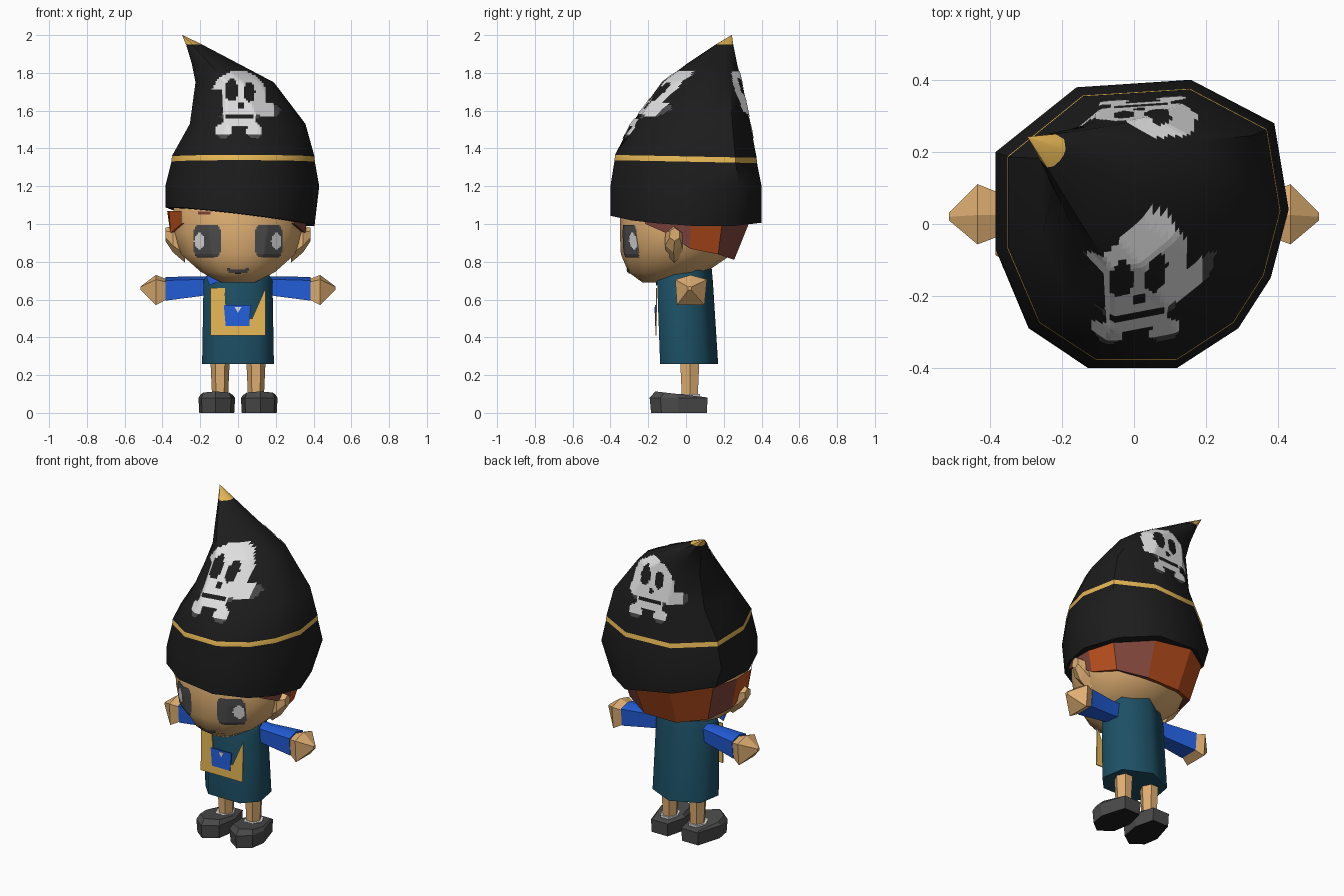
import bpy, bmesh, math
from mathutils import Vector
from mathutils.bvhtree import BVHTree

if "Cube" in bpy.data.objects:
    bpy.data.objects.remove(bpy.data.objects["Cube"])


def mat(name, r, g, b):
    m = bpy.data.materials.new(name)
    m.diffuse_color = (r, g, b, 1)
    m.use_nodes = True
    m.node_tree.nodes["Principled BSDF"].inputs["Base Color"].default_value = m.diffuse_color
    return m


SKIN = mat("skin", .74, .43, .17)
BLACK = mat("black", .012, .012, .012)
GOLD = mat("gold", .80, .48, .09)
TEAL = mat("teal", .012, .08, .13)
BLUE = mat("blue", .017, .115, .72)
GREY = mat("dark_grey", .07, .07, .07)
WHITE = mat("white", .75, .75, .75)
ORANGE = mat("orange", .50, .08, .013)
BROWN = mat("red_brown", .22, .06, .045)


def finish(name, bm, mats, smooth=None, recalc=True):
    if recalc:
        bmesh.ops.recalc_face_normals(bm, faces=bm.faces[:])
    me = bpy.data.meshes.new(name)
    bm.to_mesh(me)
    bm.free()
    for m in mats:
        me.materials.append(m)
    ob = bpy.data.objects.new(name, me)
    bpy.context.collection.objects.link(ob)
    if smooth:
        bpy.ops.object.select_all(action='DESELECT')
        ob.select_set(True)
        bpy.context.view_layer.objects.active = ob
        bpy.ops.object.shade_smooth_by_angle(angle=math.radians(smooth))
    return ob


def loft(name, rings, mats, rule=None, smooth=None, base=0):
    """Join rings of equal point count; rule(row) picks the material."""
    bm = bmesh.new()
    vs = [[bm.verts.new(p) for p in r] for r in rings]
    n = len(vs[0])
    for i in range(len(vs) - 1):
        for j in range(n):
            k = (j + 1) % n
            f = bm.faces.new((vs[i][j], vs[i][k], vs[i + 1][k], vs[i + 1][j]))
            f.material_index = rule(i) if rule else 0
    bm.faces.new(vs[0]).material_index = base
    f = bm.faces.new(vs[-1])
    f.material_index = rule(len(vs) - 2) if rule else 0
    return finish(name, bm, mats, smooth)


def oval(n, cx, cy, rx, ry, turn=0):
    return [(cx + rx * math.cos(turn + 2 * math.pi * i / n),
             cy + ry * math.sin(turn + 2 * math.pi * i / n)) for i in range(n)]


def decal(name, target, box, rule, mats, side=-1, step=.0105):
    """Thin patch laid on the target; rule(x, z) gives a material index or None."""
    tree = BVHTree.FromPolygons([v.co for v in target.data.vertices],
                                [p.vertices[:] for p in target.data.polygons])
    bm, cache = bmesh.new(), {}
    x0, x1, z0, z1 = box

    def vert(i, j):
        if (i, j) not in cache:
            hit, nor, _, _ = tree.ray_cast(Vector((x0 + i * step, side * 2, z0 + j * step)),
                                           Vector((0, -side, 0)))
            if hit and nor.y * side < 0:
                nor = -nor
            ok = hit and nor.y * side > .25
            cache[i, j] = bm.verts.new(hit + nor * .005) if ok else None
        return cache[i, j]

    for i in range(int((x1 - x0) / step)):
        for j in range(int((z1 - z0) / step)):
            m = rule(x0 + (i + .5) * step, z0 + (j + .5) * step)
            if m is None:
                continue
            q = [vert(i, j), vert(i + 1, j), vert(i + 1, j + 1), vert(i, j + 1)]
            if None in q or max(v.co.y for v in q) - min(v.co.y for v in q) > .06:
                continue
            f = bm.faces.new(q if side < 0 else q[::-1])
            f.material_index = m
    return finish(name, bm, mats, recalc=False)


def inside(x, z, cx, cz, rx, rz):
    return ((x - cx) / rx) ** 2 + ((z - cz) / rz) ** 2 < 1


# Hat: one outline squeezed into the bounds of each ring, leaning to the tip
outline = [(-.12, -.4), (.12, -.4), (.29, -.29), (.38, -.15), (.43, .04), (.39, .28),
           (.16, .4), (-.16, .38), (-.385, .2), (-.385, -.07), (-.29, -.29)]
rim, middle = outline[:], outline[:]
rim[5], rim[7:9] = (.35, .26), [(-.15, .36), (-.345, .2)]
middle[1:4] = [(.1, -.36), (.27, -.23), (.38, -.09)]
top = middle[:]
top[0], top[9:] = (-.07, -.38), [(-.385, .03), (-.27, -.18)]
levels = [(1.04, -.385, .405, -.4, .4), (1.2, -.385, .43, -.4, .4),
          (1.33, -.352, .407, -.378, .376), (1.358, -.35, .405, -.376, .374),
          (1.53, -.255, .357, -.29, .34), (1.75, -.225, .19, -.135, .295),
          (1.85, -.245, 0, .0, .27), (1.95, -.275, -.19, .155, .25),
          (2.0, -.296, -.293, .24, .243)]
shapes = [rim] + [outline] * 3 + [middle] + [top] * 4
rings = []
for i, (z, xa, xb, ya, yb) in enumerate(levels):
    ring = []
    for x, y in shapes[i]:
        px = xa + (x + .385) / .815 * (xb - xa)
        py = ya + (y + .4) / .8 * (yb - ya)
        tilt = -.12 * px - .04 * py if i == 0 else -.02 * py if i in (2, 3) else 0
        ring.append((px, py, z + tilt))
    rings.append(ring)
hat = loft("hat", rings, [BLACK, GOLD], lambda i: 1 if i in (2, 7) else 0, 45)


# Skull badges on the front and back of the hat
def skull(x, z):
    holes = [(-.035, 1.705, .034, .058), (.058, 1.695, .03, .052), (.012, 1.625, .016, .02)]
    if any(inside(x, z, *h) for h in holes):
        return None
    if abs(z - 1.565) < .009 and abs(x - .01) < .07:
        return None
    if inside(x, z, .005, 1.68, .142, .132) or (abs(x - .01) < .085 and 1.51 < z < 1.6):
        return 0
    bones = [(.16, 1.6, .065, .038), (-.1, 1.61, .05, .035),
             (-.075, 1.49, .042, .042), (.085, 1.49, .042, .042)]
    if any(inside(x, z, *b) for b in bones):
        return 1 if abs(x - .01) > .18 or z < 1.47 else 0
    return 1 if inside(x, z, .01, 1.6, .13, .06) else None


box = (-.18, .24, 1.43, 1.83)
decal("front_skull_badge", hat, box, skull, [WHITE, GREY])
decal("back_skull_badge", hat, box, lambda x, z: skull(.03 - x, z), [WHITE, GREY], 1)

# Head
head_levels = [(.69, -.16, .09, .07), (.745, -.1, .2, .205), (.84, -.05, .31, .295),
               (.95, -.03, .345, .32), (1.1, -.02, .35, .33), (1.2, -.02, .3, .28)]
head = loft("head", [[(x, y, z) for x, y in oval(14, 0, cy, rx, ry, math.pi / 14)]
                     for z, cy, rx, ry in head_levels], [SKIN], smooth=40)


# Face details: eyes with highlights, mouth and a small brow mark
def face(x, z):
    s = abs(x)
    if inside(s, z, .2, .91, .028, .044):
        return 1
    if ((s - .16) / .073) ** 4 + ((z - .91) / .088) ** 4 < 1:
        return 0
    if s < .06 and abs(z - (.75 + 4 * x * x)) < .009:
        return 0
    if abs(x + .175) < .03 and 1.05 < z < 1.066:
        return 2
    return None


decal("face_details", head, (-.24, .24, .73, 1.08), face, [GREY, WHITE, BROWN], step=.008)

# Hair band around the back of the head, with alternating locks
half = [((.30, -.235), (.30, -.215, 1.0)), ((.365, -.12), (.358, -.1, .95)),
        ((.375, .03), (.33, .02, .87)), ((.33, .2), (.27, .17, .84)),
        ((.13, .36), (.11, .255, .81))]
cols = half + [((-t[0], t[1]), (-b[0], b[1], b[2])) for t, b in reversed(half)]
bm = bmesh.new()
strips = [[bm.verts.new(p) for p in ((t[0], t[1], 1.07), b, (b[0] * .7, b[1] * .7, b[2] + .03))]
          for t, b in cols]
for j in range(len(strips) - 1):
    for i in range(2):
        f = bm.faces.new((strips[j][i], strips[j + 1][i], strips[j + 1][i + 1], strips[j][i + 1]))
        f.material_index = 1 if j in (0, 1, 3, 6) else 0
finish("hair", bm, [ORANGE, BROWN])

# Dress: tapering prism with a ridge at the back and a sloping shoulder line
plan = [(0, .15), (-.165, .075), (-.19, -.06), (-.11, -.145),
        (.11, -.145), (.19, -.06), (.165, .075)]
dress = [[(x, y + (.02 if y > 0 else .008), .26) for x, y in plan],
         [(x * .96, y - .008, .7) for x, y in plan],
         [(x * .85, y - .018 if y > 0 else y - .005, .735 + max(0, y) * .5) for x, y in plan]]
loft("dress", dress, [TEAL], smooth=60)


def plate(name, pts, y, material, depth=.006):
    loft(name, [[(x, y + (z - .41) * .015, z) for x, z in pts],
                [(x, y + depth + (z - .41) * .015, z) for x, z in pts]], [material])


# Bib with neck opening, pocket and small emblem
plate("bib", [(-.145, .66), (-.145, .41), (.145, .41), (.145, .66),
              (.075, .5), (-.06, .5), (-.07, .66)], -.162, GOLD)
plate("pocket", [(-.075, .57), (-.065, .46), (.06, .46), (.068, .57)], -.166, BLUE)
plate("pocket_emblem", [(-.018, .56), (0, .53), (.018, .56)], -.169, WHITE, .003)
plate("collar", [(-.17, .725), (-.15, .675), (-.06, .715), (-.08, .73)], -.163, BLUE)

section = [(0, 1), (-.95, .7), (-.85, -1), (.85, -1), (1, .7)]
for s, side in ((-1, "left"), (1, "right")):
    def along_x(rows, shape=section):
        return [[(s * x, cy + ry * u, cz + rz * v) for u, v in shape]
                for x, cy, cz, ry, rz in rows]

    # Arm and hand
    loft(side + "_sleeve", along_x([(.1, .01, .68, .045, .045), (.2, .01, .67, .052, .052),
                                    (.385, .025, .657, .07, .063)]), [BLUE], smooth=40)
    loft(side + "_hand", along_x([(.37, .025, .655, .06, .05), (.435, .025, .65, .086, .08),
                                  (.515, .02, .66, .01, .01)]), [SKIN])
    # Ear
    loft(side + "_ear", along_x([(.28, -.06, .88, .05, .085), (.345, -.065, .92, .052, .07),
                                 (.385, -.06, .945, .03, .035)], oval(6, 0, 0, 1, 1, .5)), [SKIN])
    # Leg, sock and shoe
    loft(side + "_leg", [[(s * x, y, z) for x, y in oval(6, .095, .02, r, r * 1.15)]
                         for z, r in ((.08, .042), (.3, .052))], [SKIN])
    loft(side + "_sock", [[(s * x, y, z) for x, y in oval(6, .098, .018, .056, .064)]
                          for z in (.07, .1)], [WHITE])
    sole = [(.05, .11), (.16, .11), (.205, -.04), (.19, -.13), (.12, -.185), (.04, -.13),
            (.02, -.01)]
    loft(side + "_shoe", [[(s * x, y, 0) for x, y in sole],
                          [(s * (.115 + (x - .115) * 1.05), y * 1.04, .08) for x, y in sole],
                          [(s * (.115 + (x - .115) * .9), y * .88, .095 - y * .1)
                           for x, y in sole]], [GREY, BLACK], base=1)
